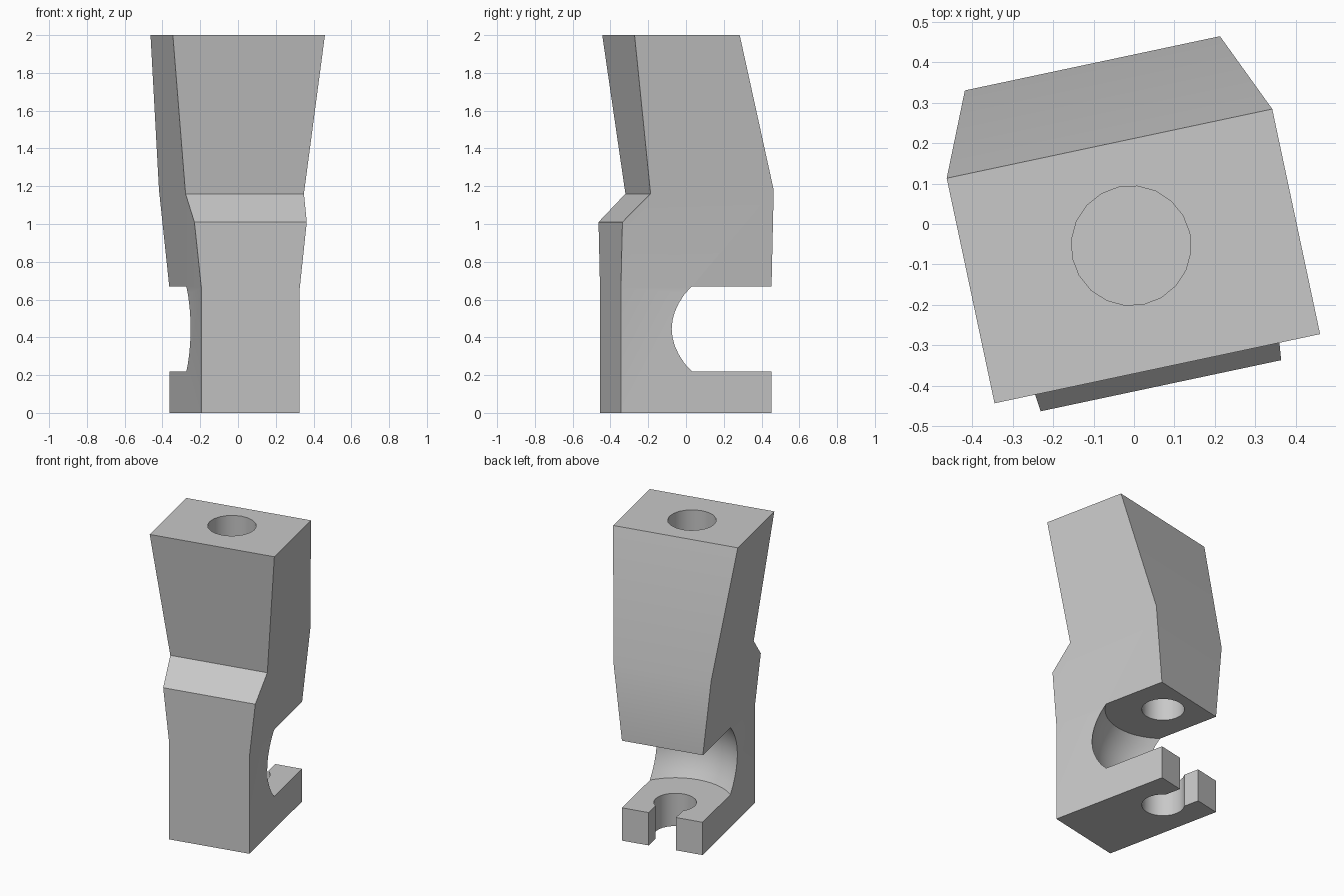
import bpy
import bmesh
import math
from mathutils import Matrix

default = bpy.data.objects.get("Cube")
if default:
    bpy.data.objects.remove(default, do_unlink=True)

# The block is turned slightly about the vertical axis
PLACE = Matrix.Rotation(math.radians(12), 4, 'Z') @ Matrix.Translation((-0.018, 0, 0))

grey = bpy.data.materials.new("plain grey")
grey.use_nodes = True
color = (0.58, 0.58, 0.58, 1)
grey.diffuse_color = color
grey.node_tree.nodes["Principled BSDF"].inputs["Base Color"].default_value = color


def make_object(name, bm):
    bmesh.ops.recalc_face_normals(bm, faces=bm.faces)
    bm.transform(PLACE)
    mesh = bpy.data.meshes.new(name)
    bm.to_mesh(mesh)
    bm.free()
    mesh.materials.append(grey)
    obj = bpy.data.objects.new(name, mesh)
    bpy.context.collection.objects.link(obj)
    return obj


KINK, TOP = 0.66, 2.0


def half_width(z):
    """Straight foot, then an even flare up to the top."""
    return 0.266 + 0.1455 * max(0, z - KINK) / (TOP - KINK)


def make_body():
    # Side profile (depth, height): up the back, then down the front
    back = [(0.41, 0), (0.41, KINK), (0.41, 1.18), (0.207, TOP)]
    front = [(-0.362, TOP), (-0.256, 1.16), (-0.405, 1.01), (-0.405, KINK), (-0.405, 0)]
    profile = back + front
    n = len(profile)
    bm = bmesh.new()
    sides = [[bm.verts.new((s * half_width(z), y, z)) for y, z in profile] for s in (-1, 1)]
    a, b = sides
    for i in range(n):
        j = (i + 1) % n
        bm.faces.new((a[i], a[j], b[j], b[i]))
    for ring in sides:
        bm.faces.new((ring[0], ring[1], ring[n - 2], ring[n - 1]))
        bm.faces.new(ring[1:n - 1])
    return make_object("bracket_body", bm)


def make_round(name, y, rings, steps):
    """Closed solid of revolution from (radius, height) rings."""
    bm = bmesh.new()
    loops = []
    for r, z in rings:
        angles = [math.tau * k / steps for k in range(steps)]
        loops.append([bm.verts.new((r * math.cos(t), y + r * math.sin(t), z)) for t in angles])
    for low, high in zip(loops, loops[1:]):
        for k in range(steps):
            m = (k + 1) % steps
            bm.faces.new((low[k], low[m], high[m], high[k]))
    bm.faces.new(loops[0])
    bm.faces.new(loops[-1])
    return make_object(name, bm)


def make_slit():
    bm = bmesh.new()
    bmesh.ops.create_cube(bm, size=1, matrix=Matrix.Translation((0, 0.36, 0.1))
                          @ Matrix.Diagonal((0.18, 0.3, 0.4, 1)))
    return make_object("slit_cutter", bm)


body = make_body()

# Barrel-shaped recess, holes and the slit that opens the lower hole
PIN_Y = 0.21
barrel = []
for i in range(11):
    t = -1 + i / 5
    barrel.append((0.432 - 0.079 * t * t, 0.445 + 0.225 * t))
cutters = [
    make_round("recess_cutter", PIN_Y, barrel, 48),
    make_round("lower_hole_cutter", PIN_Y, [(0.13, -0.1), (0.13, 0.4)], 24),
    make_round("upper_hole_cutter", PIN_Y, [(0.13, 0.5), (0.13, 1.05)], 24),
    make_round("top_hole_cutter", -0.051, [(0.148, 1.6), (0.148, 2.1)], 20),
    make_slit(),
]

bpy.ops.object.select_all(action='DESELECT')
body.select_set(True)
bpy.context.view_layer.objects.active = body
for cutter in cutters:
    cutter.hide_render = True
    cut = body.modifiers.new("cut", 'BOOLEAN')
    cut.operation = 'DIFFERENCE'
    cut.solver = 'EXACT'
    cut.object = cutter
    bpy.ops.object.modifier_apply(modifier=cut.name)
for cutter in cutters:
    bpy.data.objects.remove(cutter, do_unlink=True)

# Smooth the round walls, keep the block edges crisp
bpy.ops.object.shade_smooth_by_angle(angle=math.radians(25))
weighted = body.modifiers.new("even_shading", 'WEIGHTED_NORMAL')
weighted.keep_sharp = True
